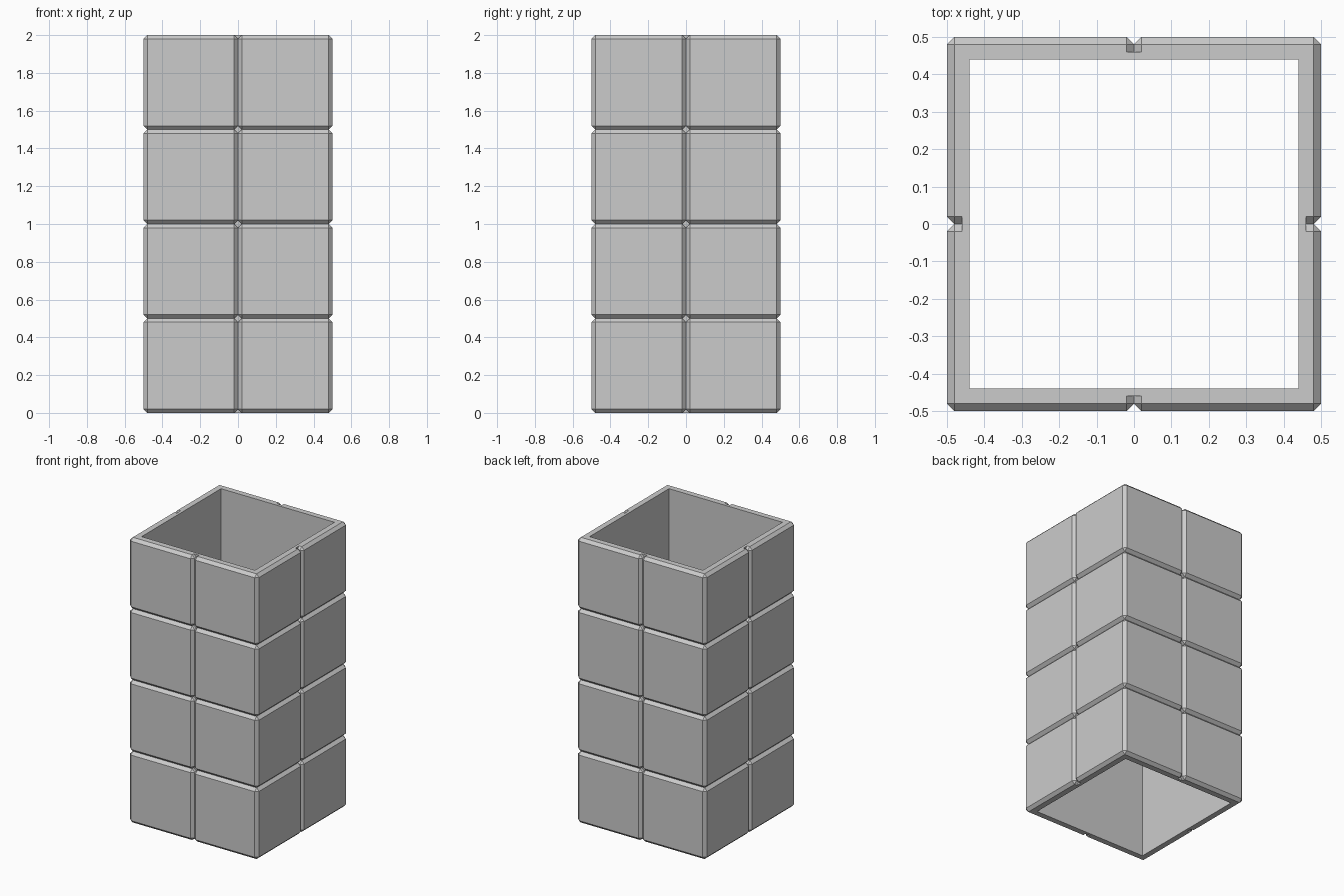
import bpy
import bmesh
from mathutils import Matrix, Vector

cube = bpy.data.objects.get("Cube")
if cube:
    bpy.data.objects.remove(cube)

BLOCK = 0.5      # edge of one block
CHAMFER = 0.02
INNER = 0.46     # half width of the wall behind the blocks
WALL = 0.02
LAYERS = 4
HEIGHT = BLOCK * LAYERS

stone = bpy.data.materials.new("grey_stone")
stone.use_nodes = True
GREY = (0.6, 0.6, 0.6, 1)
stone.diffuse_color = GREY
stone.node_tree.nodes["Principled BSDF"].inputs["Base Color"].default_value = GREY


def make_object(name, bm):
    mesh = bpy.data.meshes.new(name)
    bm.to_mesh(mesh)
    bm.free()
    mesh.materials.append(stone)
    obj = bpy.data.objects.new(name, mesh)
    bpy.context.collection.objects.link(obj)
    return obj


def is_hidden(face):
    """Faces inside the shaft, or pressed against a neighbouring block."""
    c, n = face.calc_center_median(), face.normal
    inside = max(abs(c.x), abs(c.y)) < INNER - 0.001
    side_joint = (abs(n.x) > 0.99 and abs(c.x) < 0.001) or (abs(n.y) > 0.99 and abs(c.y) < 0.001)
    layer_joint = abs(n.z) > 0.99 and 0.1 < c.z < HEIGHT - 0.1
    return inside or side_joint or layer_joint


# Chamfered blocks, stacked two by two
bm = bmesh.new()
for layer in range(LAYERS):
    for sx in (-1, 1):
        for sy in (-1, 1):
            centre = Vector((sx / 2, sy / 2, layer + 0.5)) * BLOCK
            bmesh.ops.create_cube(bm, size=BLOCK, matrix=Matrix.Translation(centre))
bmesh.ops.bevel(bm, geom=bm.edges[:], offset=CHAMFER, offset_type='OFFSET',
                segments=1, profile=0.5, affect='EDGES')

# Open the shaft through the middle of the stack
for axis in (Vector((1, 0, 0)), Vector((0, 1, 0))):
    for side in (-1, 1):
        bmesh.ops.bisect_plane(bm, geom=bm.verts[:] + bm.edges[:] + bm.faces[:],
                               plane_co=axis * side * INNER, plane_no=axis)
bm.normal_update()
bmesh.ops.delete(bm, geom=[f for f in bm.faces if is_hidden(f)], context='FACES')
bmesh.ops.remove_doubles(bm, verts=bm.verts[:], dist=0.0005)
bmesh.ops.dissolve_limit(bm, angle_limit=0.01, verts=bm.verts[:], edges=bm.edges[:])
make_object("chamfered_blocks", bm)

# Plain inner wall, showing inside the shaft and through the groove crossings
bm = bmesh.new()
bmesh.ops.create_cube(bm, size=1, matrix=Matrix.Translation((0, 0, HEIGHT / 2))
                      @ Matrix.Diagonal((2 * INNER, 2 * INNER, HEIGHT, 1)))
bm.normal_update()
bmesh.ops.delete(bm, geom=[f for f in bm.faces if abs(f.normal.z) > 0.9], context='FACES')
wall = make_object("inner_wall", bm)
solid = wall.modifiers.new("thickness", 'SOLIDIFY')
solid.thickness = WALL
solid.offset = -1
solid.use_even_offset = True
